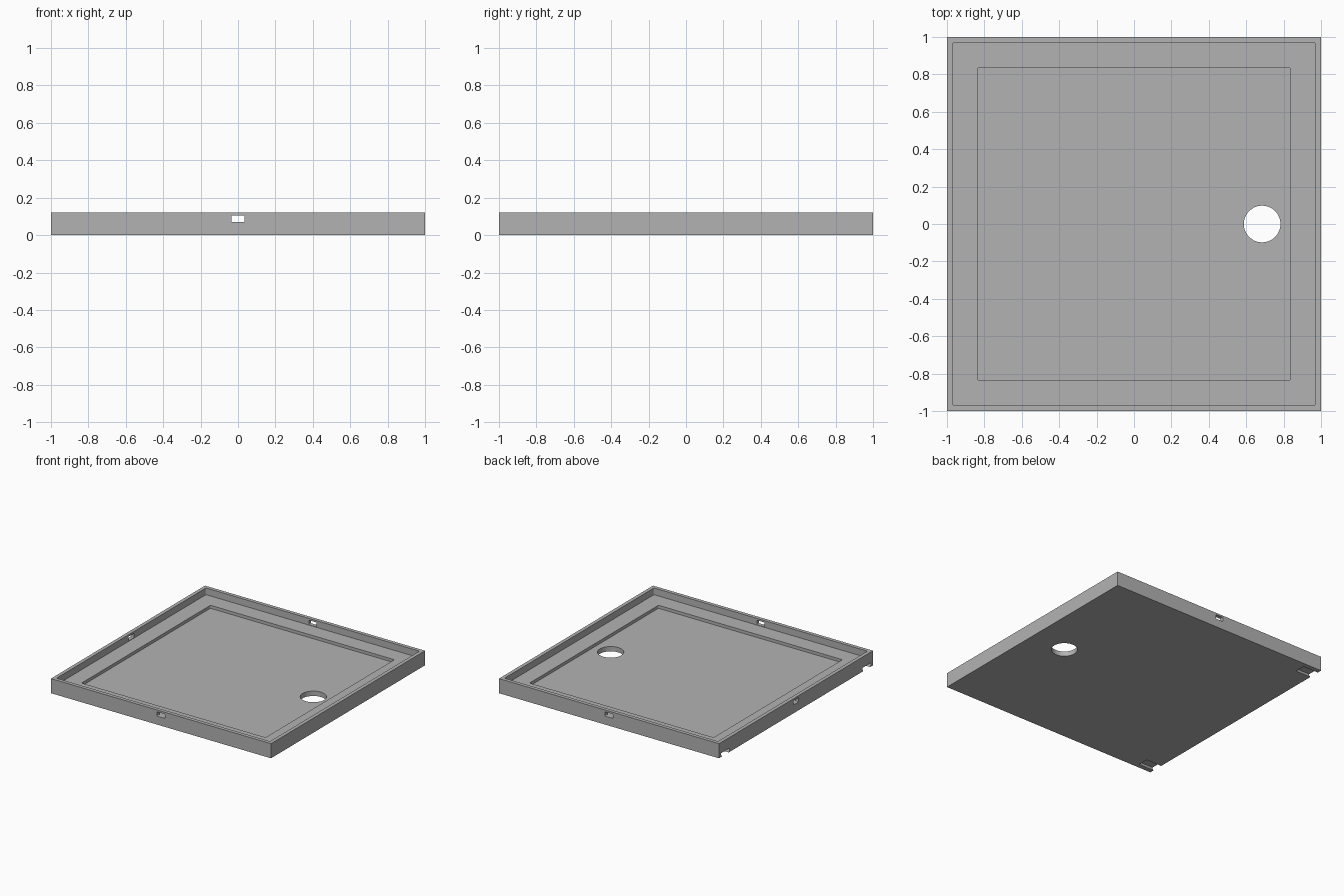
import bpy
import bmesh
import math
from mathutils import Matrix, Vector

cube = bpy.data.objects.get("Cube")
if cube:
    bpy.data.objects.remove(cube, do_unlink=True)

grey = bpy.data.materials.new("plain grey")
grey.use_nodes = True
grey.diffuse_color = (0.45, 0.45, 0.45, 1)
grey.node_tree.nodes["Principled BSDF"].inputs["Base Color"].default_value = (0.45, 0.45, 0.45, 1)


def rounded_rect(half_w, half_h, radius, steps=4):
    """Outline of a rectangle with rounded corners."""
    points = []
    for corner in range(4):
        sx = 1 if corner in (0, 3) else -1
        sy = 1 if corner < 2 else -1
        for i in range(steps + 1):
            a = math.radians(90) * (corner + i / steps)
            points.append((sx * (half_w - radius) + radius * math.cos(a),
                           sy * (half_h - radius) + radius * math.sin(a)))
    return points


def circle(radius, sides=64):
    return [(radius * math.cos(math.tau * i / sides),
             radius * math.sin(math.tau * i / sides)) for i in range(sides)]


def prism(name, outline, depth, matrix=Matrix()):
    """Extrude an outline along local z, then place it."""
    bm = bmesh.new()
    face = bm.faces.new([bm.verts.new((x, y, 0)) for x, y in outline])
    new = bmesh.ops.extrude_face_region(bm, geom=[face])["geom"]
    bmesh.ops.translate(bm, vec=Vector((0, 0, depth)),
                        verts=[v for v in new if isinstance(v, bmesh.types.BMVert)])
    bm.transform(matrix)
    bmesh.ops.recalc_face_normals(bm, faces=bm.faces)
    mesh = bpy.data.meshes.new(name)
    bm.to_mesh(mesh)
    bm.free()
    mesh.materials.append(grey)
    obj = bpy.data.objects.new(name, mesh)
    bpy.context.collection.objects.link(obj)
    return obj


def cut(target, cutter):
    cutter.hide_render = True
    mod = target.modifiers.new("cut", 'BOOLEAN')
    mod.operation = 'DIFFERENCE'
    mod.solver = 'EXACT'
    mod.object = cutter
    bpy.context.view_layer.objects.active = target
    bpy.ops.object.modifier_apply(modifier=mod.name)
    bpy.data.objects.remove(cutter, do_unlink=True)


def up(z):
    return Matrix.Translation((0, 0, z))


# Square tray body
tray = prism("tray", [(-1, -1), (1, -1), (1, 1), (-1, 1)], 0.12)

# Rim recess, then the deeper floor recess
cut(tray, prism("rim_recess", rounded_rect(0.97, 0.97, 0.01), 0.2, up(0.065)))
cut(tray, prism("floor_recess", rounded_rect(0.836, 0.836, 0.008), 0.2, up(0.04)))

# Drain hole
cut(tray, prism("drain_hole", circle(0.098), 0.3, Matrix.Translation((0.685, 0, -0.1))))

# Small slot through the middle of each wall
for turn in range(4):
    place = (Matrix.Rotation(math.radians(90) * turn, 4, 'Z')
             @ Matrix.Translation((0, -0.9, 0.087))
             @ Matrix.Rotation(math.radians(90), 4, 'X'))
    cut(tray, prism("wall_slot", rounded_rect(0.035, 0.018, 0.006), 0.2, place))

# Tapered notches under each corner, open to the left and right sides
taper = [(-0.042, -0.02), (0.042, -0.02), (0.044, 0.0), (0.057, 0.022),
         (0.057, 0.031), (-0.057, 0.031), (-0.057, 0.022), (-0.044, 0.0)]
to_side = Matrix(((0, 0, 1, 0), (1, 0, 0, 0), (0, 1, 0, 0), (0, 0, 0, 1)))
for side in (-1, 1):
    for end in (-1, 1):
        start = 0.86 if side > 0 else -1.1
        place = Matrix.Translation((start, end * 0.918, 0)) @ to_side
        cut(tray, prism("corner_notch", taper, 0.24, place))

# Smooth only the rounded walls
bpy.ops.object.select_all(action='DESELECT')
tray.select_set(True)
bpy.context.view_layer.objects.active = tray
bpy.ops.object.shade_smooth_by_angle(angle=math.radians(30))
